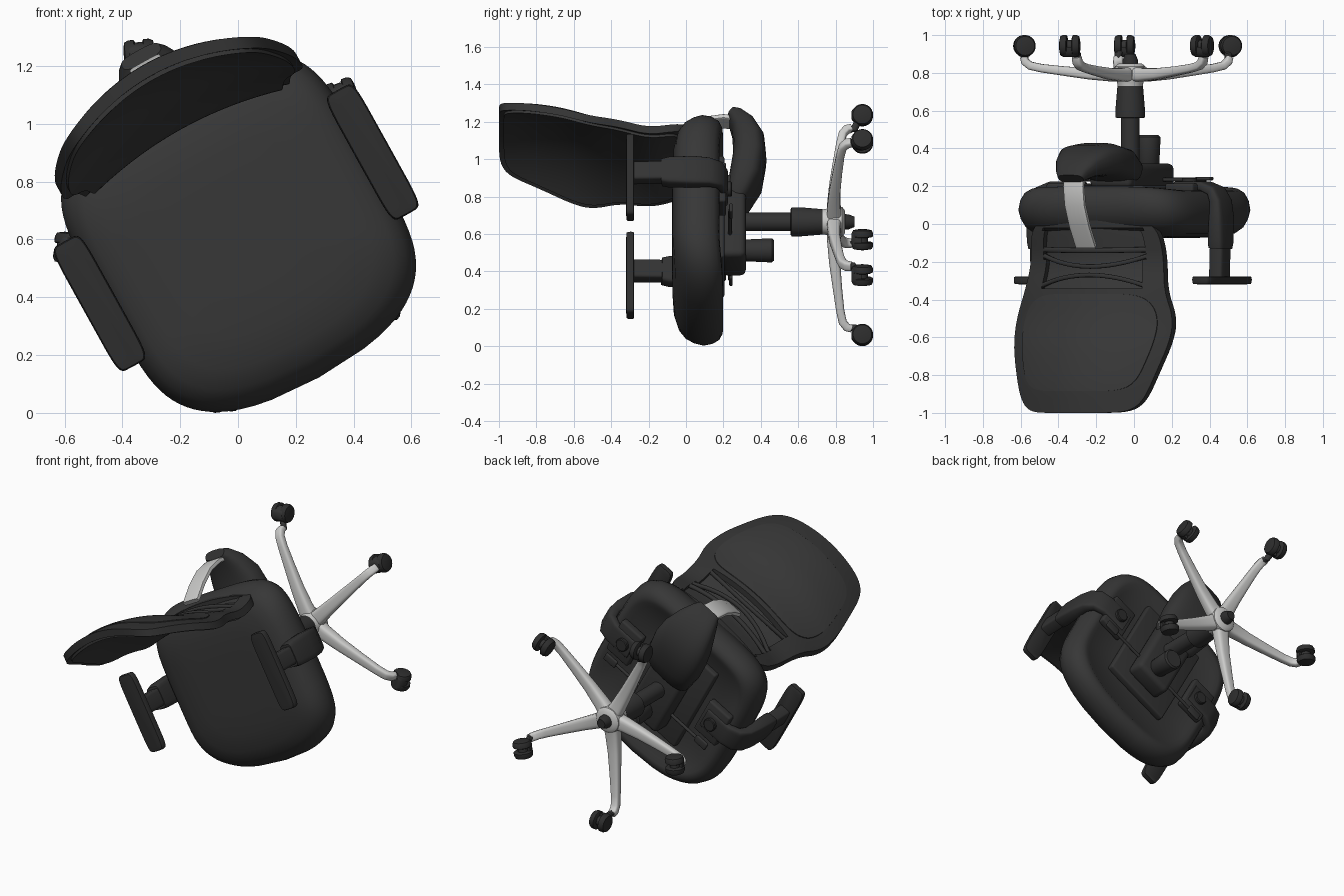
import bpy, bmesh, math
from mathutils import Matrix, Vector

if "Cube" in bpy.data.objects:
    bpy.data.objects.remove(bpy.data.objects["Cube"])

# Chair is modelled upright (faces -y, up +z, origin on the column), then laid over by M
A = math.radians(29)
M = Matrix(((math.cos(A), -math.sin(A), 0, -0.02),
            (0, 0, -1, 0),
            (math.sin(A), math.cos(A), 0, 0.665),
            (0, 0, 0, 1)))


def material(name, r, g, b):
    m = bpy.data.materials.new(name)
    m.diffuse_color = (r, g, b, 1)
    m.use_nodes = True
    m.node_tree.nodes["Principled BSDF"].inputs["Base Color"].default_value = m.diffuse_color
    return m


FABRIC = material("charcoal_fabric", .038, .038, .038)
PLASTIC = material("dark_plastic", .033, .033, .033)
RUBBER = material("black_rubber", .027, .027, .027)
SILVER = material("silver_metal", .60, .60, .59)


def finish(name, bm, mat, angle=40):
    bmesh.ops.recalc_face_normals(bm, faces=bm.faces[:])
    me = bpy.data.meshes.new(name)
    bm.to_mesh(me)
    bm.free()
    me.materials.append(mat)
    me.shade_smooth()
    me.set_sharp_from_angle(angle=math.radians(angle))
    ob = bpy.data.objects.new(name, me)
    bpy.context.collection.objects.link(ob)
    ob.matrix_world = M
    return ob


def loft(name, rings, mat, angle=40):
    bm = bmesh.new()
    vr = [[bm.verts.new(p) for p in r] for r in rings]
    n = len(vr[0])
    for a, b in zip(vr, vr[1:]):
        for i in range(n):
            bm.faces.new((a[i], a[(i + 1) % n], b[(i + 1) % n], b[i]))
    bm.faces.new(vr[0])
    bm.faces.new(vr[-1])
    return finish(name, bm, mat, angle)


def superellipse(n, count):
    out = []
    for i in range(count):
        a = 2 * math.pi * i / count
        c, s = math.cos(a), math.sin(a)
        out.append((math.copysign(abs(c) ** (2 / n), c), math.copysign(abs(s) ** (2 / n), s)))
    return out


def sweep(name, pts, side, mat, n=4, count=20):
    """pts: (position, half width along side, half thickness)"""
    side = Vector(side).normalized()
    pos = [Vector(p[0]) for p in pts]
    rings = []
    for i, (p, w, t) in enumerate(pts):
        tan = (pos[min(i + 1, len(pos) - 1)] - pos[max(i - 1, 0)]).normalized()
        nor = tan.cross(side).normalized()
        rings.append([pos[i] + side * (w * a) + nor * (t * b) for a, b in superellipse(n, count)])
    return loft(name, rings, mat)


def turned(name, profile, mat, centre=(0, 0, 0), axis=(0, 0, 1), seg=32):
    """profile: (radius, distance along axis)"""
    q = Vector(axis).to_track_quat('Z', 'Y')
    c = Vector(centre)
    rings = [[c + q @ Vector((r * math.cos(2 * math.pi * i / seg), r * math.sin(2 * math.pi * i / seg), h))
              for i in range(seg)] for r, h in profile]
    return loft(name, rings, mat)


def box(name, centre, size, mat, bevel=.012):
    bm = bmesh.new()
    bmesh.ops.create_cube(bm, size=1, matrix=Matrix.Translation(centre) @ Matrix.Diagonal((*size, 1)))
    bmesh.ops.bevel(bm, geom=bm.edges[:], offset=bevel, segments=3, affect='EDGES', profile=.5)
    return finish(name, bm, mat)


# Seat cushion: stacked rounded-square rings, bowed front, front and back edges dipping
SEAT = [(.03, .072), (.3, .074), (.55, .073), (.75, .068), (.87, .052), (.94, .025), (.98, -.015),
        (1, -.06), (.985, -.11), (.95, -.15), (.9, -.172), (.85, -.178), (.8, -.165), (.5, -.16), (.03, -.16)]
rings = []
for k, h in SEAT:
    ring = []
    for a, b in superellipse(4.6, 72):
        x, y = .525 * k * a, -.075 + .545 * k * b
        dip = .04 * max(0, (abs(y + .075) - .25) / .3) ** 2
        if b < 0:
            y += .09 * k * a * a * -b
        ring.append((x, y, h - dip))
    rings.append(ring)
loft("seat_cushion", rings, FABRIC, 60)

# Backrest shape: height, half width, y at the edge, depth of the bow
BACK = [(-.03, .39, .32, .08), (.0, .40, .32, .08), (.2, .40, .285, .085), (.35, .42, .32, .1),
        (.5, .475, .335, .125), (.62, .472, .37, .145), (.7, .45, .39, .15), (.85, .405, .41, .16),
        (1, .375, .415, .16)]


def back_at(h):
    def lin(h):
        h = min(max(h, BACK[0][0]), BACK[-1][0])
        for p, q in zip(BACK, BACK[1:]):
            if h <= q[0]:
                f = (h - p[0]) / (q[0] - p[0])
                return [p[j] + f * (q[j] - p[j]) for j in (1, 2, 3)]
    s = [lin(h + d * .02) for d in range(-3, 4)]
    return [sum(v[j] for v in s) / 7 for j in range(3)]


def back_y(x, h):
    w, y, bow = back_at(h)
    return y + bow * (1 - (x / .48) ** 2)


def back_sheet(name, h0, h1, inset, off, thick, mat, n=6, hole=None, rows=56, cols=36):
    bm = bmesh.new()
    grid = []
    for i in range(rows + 1):
        v = -math.cos(math.pi * i / rows) * .9999
        h = (h0 + h1) / 2 + v * (h1 - h0) / 2
        w = (back_at(h)[0] - inset) * (1 - abs(v) ** n) ** (1 / n)
        grid.append([bm.verts.new((x, back_y(x, h) + off, h))
                     for x in (w * (2 * j / cols - 1) for j in range(cols + 1))])
    for a, b in zip(grid, grid[1:]):
        for j in range(cols):
            f = (a[j], a[j + 1], b[j + 1], b[j])
            c = sum((q.co for q in f), Vector()) / 4
            if not (hole and hole(c)):
                bm.faces.new(f)
    bmesh.ops.delete(bm, geom=[q for q in bm.verts if not q.link_faces], context='VERTS')
    r = bmesh.ops.extrude_face_region(bm, geom=bm.faces[:])
    bmesh.ops.translate(bm, vec=(0, thick, 0), verts=[g for g in r['geom'] if isinstance(g, bmesh.types.BMVert)])
    finish(name, bm, mat, 50)


back_sheet("backrest_frame", -.03, 1.0, 0, 0, .045, PLASTIC, 7,
           lambda c: abs(c.x) < .30 and .02 < c.z < .33)
back_sheet("backrest_front_pad", .02, .975, .03, -.015, .025, FABRIC, 7)
back_sheet("backrest_rear_panel", .37, .885, .07, .03, .02, FABRIC, 6)

# Lumbar bars across the frame opening
for name, h_end, h_mid, half in (("lower", .135, .14, .014), ("middle", .165, .225, .012), ("upper", .33, .27, .012)):
    pts = []
    for i in range(17):
        s = i / 8 - 1
        x, h = .32 * s, h_mid + (h_end - h_mid) * s * s
        pts.append(((x, back_y(x, h) + .03 + .025 * (1 - s * s), h), half, .012))
    sweep(name + "_lumbar_bar", pts, (0, 0, 1), PLASTIC, 3, 12)

# Back support: plastic cover below the seat and silver upright
sweep("back_support_cover", [((0, .08, -.25), .10, .04), ((0, .14, -.28), .15, .07), ((0, .25, -.32), .175, .09),
                             ((0, .38, -.34), .18, .09), ((0, .48, -.335), .165, .085), ((0, .57, -.305), .13, .065),
                             ((0, .63, -.265), .095, .045), ((0, .65, -.24), .075, .03)],
      (1, 0, 0), PLASTIC, 3, 28)
sweep("back_support_bar", [((0, .60, -.30), .06, .015), ((0, .615, -.2), .06, .015), ((0, .60, -.1), .06, .015),
                           ((0, .55, .01), .06, .015), ((0, .48, .12), .06, .015)], (1, 0, 0), SILVER, 6)

# Armrests, mirrored
for s, side in ((1, "right"), (-1, "left")):
    pad = [(.85, .277), (.98, .281), (1, .295), (.98, .31), (.92, .317), (.5, .32)]
    loft(side + "_armrest_pad", [[(s * .54 + .06 * k * a, -.028 + (.247 - .055 * (1 - k)) * b, h)
                                  for a, b in superellipse(7, 40)] for k, h in pad], RUBBER)
    sweep(side + "_arm_post", [((s * .54, 0, .285), .055, .04), ((s * .545, 0, .1), .055, .04)], (0, 1, 0), PLASTIC, 6)
    sweep(side + "_arm_bracket", [((s * .545, 0, .13), .07, .044), ((s * .548, 0, .09), .08, .046),
                                  ((s * .552, 0, -.04), .085, .04), ((s * .548, 0, -.12), .08, .033),
                                  ((s * .52, 0, -.175), .075, .028), ((s * .46, 0, -.2), .07, .025),
                                  ((s * .3, 0, -.2), .07, .025)], (0, 1, 0), PLASTIC, 5)
    box(side + "_arm_mount", (s * .36, 0, -.19), (.17, .24, .05), PLASTIC)
    turned(side + "_arm_knob", [(.035, -.02), (.04, -.015), (.04, .02), (.03, .03)], RUBBER, (s * .36, 0, -.225))
    # Control lever
    turned(side + "_lever_rod", [(.01, 0), (.01, .3)], PLASTIC, (s * .08, -.14, -.235), (s, 0, 0), 12)
    box(side + "_lever_paddle", (s * .37, -.14, -.24), (.09, .05, .018), PLASTIC, .007)

# Tilt mechanism under the seat
box("seat_plate", (0, -.03, -.18), (.46, .62, .05), PLASTIC)
box("tilt_mechanism", (0, -.02, -.255), (.25, .5, .13), PLASTIC, .03)
turned("tension_knob", [(.05, -.30), (.058, -.31), (.064, -.44), (.064, -.46), (.055, -.47)], PLASTIC, (.01, -.18, 0))

# Gas column and hub
turned("column_rod", [(.05, -.25), (.05, -.57)], PLASTIC)
turned("column_sleeve", [(.07, -.56), (.078, -.565), (.078, -.61), (.068, -.73)], PLASTIC)
turned("base_hub", [(.058, -.72), (.066, -.725), (.07, -.75), (.085, -.79), (.08, -.835), (.06, -.85)], SILVER)
turned("column_end_plug", [(.042, -.84), (.04, -.87), (.028, -.9)], RUBBER)

# Five-star base; casters listed as offset from the column in the laid-over view, wheel axle angle
CASTERS = [(-.03, -.605, 5), (.53, -.285, 80), (.38, .43, 20), (-.32, .57, 5), (-.56, -.095, 85)]
ca, sa = math.cos(A), math.sin(A)
for k, (dx, dz, axle) in enumerate(CASTERS):
    a = math.radians(-96.5 + 72 * k) - A
    d = Vector((math.cos(a), math.sin(a), 0))
    legs = [(.03, -.795, .05, .042), (.1, -.79, .045, .036), (.22, -.795, .038, .03), (.36, -.81, .032, .025),
            (.48, -.825, .027, .022), (.54, -.838, .026, .022), (.568, -.86, .026, .022), (.575, -.885, .024, .02)]
    sweep(f"base_leg_{k + 1}", [(d * r + Vector((0, 0, h)), w, t) for r, h, w, t in legs],
          (-d.y, d.x, 0), SILVER, 3.5, 18)
    c = Vector((dx * ca + dz * sa, -dx * sa + dz * ca, -.943))
    e = math.radians(axle) - A
    ax = Vector((math.cos(e), math.sin(e), 0))
    for s in (-1, 1):
        turned(f"caster_{k + 1}_wheel_{'a' if s < 0 else 'b'}",
               [(.05, .013), (.057, .017), (.057, .036), (.05, .05), (.025, .055)], RUBBER, c, ax * s, 28)
    # Hood joining the wheels, and the stem into the leg tip
    turned(f"caster_{k + 1}_axle", [(.03, -.02), (.03, .02)], PLASTIC, c, ax, 16)
    sweep(f"caster_{k + 1}_hood", [(c + Vector((0, 0, h)), w, t) for h, w, t in
                                   ((.005, .046, .048), (.03, .046, .045), (.05, .042, .032), (.058, .035, .02))],
          ax, PLASTIC, 4, 20)
    tip = d * .57 + Vector((0, 0, -.885))
    sweep(f"caster_{k + 1}_stem", [(tip + Vector((0, 0, .02)), .018, .018), (tip + Vector((0, 0, -.015)), .02, .02),
                                   (c + Vector((0, 0, .01)), .02, .02)], ax, PLASTIC, 2, 14)
